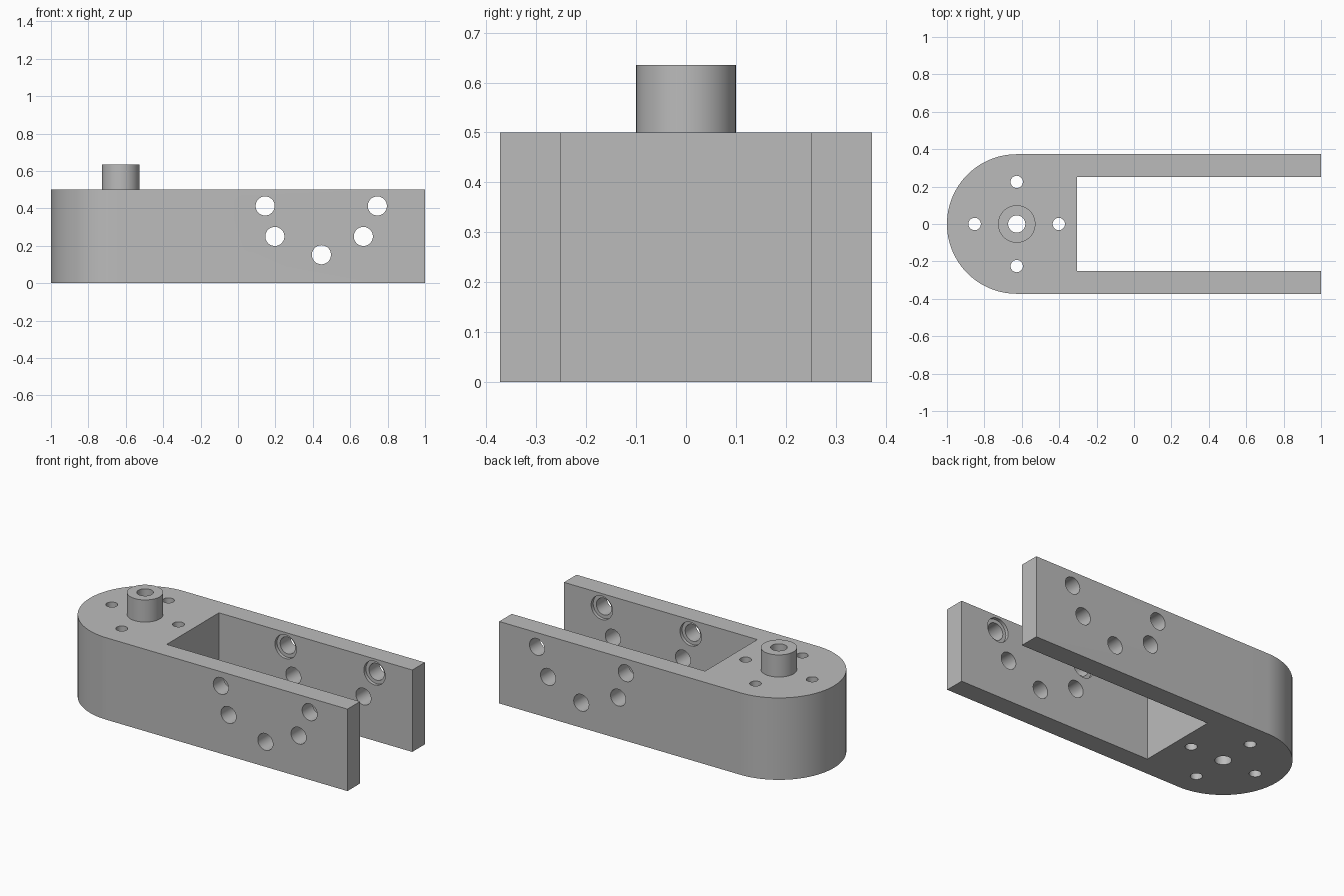
import bpy
import bmesh
from math import pi, cos, sin, radians

if "Cube" in bpy.data.objects:
    bpy.data.objects.remove(bpy.data.objects["Cube"], do_unlink=True)

HEIGHT, BOSS_TOP = 0.5, 0.635
PIVOT_X, HALF_W = -0.627, 0.373
SLOT_X, SLOT_HALF = -0.305, 0.252

grey = bpy.data.materials.new("plain grey")
grey.use_nodes = True
colour = (0.5, 0.5, 0.5, 1)
grey.diffuse_color = colour
grey.node_tree.nodes["Principled BSDF"].inputs["Base Color"].default_value = colour


def extrude_outline(name, points, height):
    """Solid prism from a closed outline in plan."""
    bm = bmesh.new()
    face = bm.faces.new([bm.verts.new((x, y, 0)) for x, y in points])
    top = bmesh.ops.extrude_face_region(bm, geom=[face])["geom"]
    verts = [v for v in top if isinstance(v, bmesh.types.BMVert)]
    bmesh.ops.translate(bm, verts=verts, vec=(0, 0, height))
    bmesh.ops.recalc_face_normals(bm, faces=bm.faces)
    mesh = bpy.data.meshes.new(name)
    bm.to_mesh(mesh)
    bm.free()
    mesh.materials.append(grey)
    obj = bpy.data.objects.new(name, mesh)
    bpy.context.collection.objects.link(obj)
    return obj


def cylinder(name, radius, depth, location, along_y=False, sides=48):
    bpy.ops.mesh.primitive_cylinder_add(
        vertices=sides, radius=radius, depth=depth, location=location,
        rotation=(pi / 2 if along_y else 0, 0, 0))
    obj = bpy.context.object
    obj.name = name
    obj.data.materials.append(grey)
    return obj


def drill(target, radius, depth, location, along_y=False):
    """Cut a round hole, then discard the cutter."""
    cutter = cylinder("drill", radius, depth, location, along_y)
    cutter.hide_render = True
    mod = target.modifiers.new("hole", "BOOLEAN")
    mod.operation = "DIFFERENCE"
    mod.solver = "EXACT"
    mod.object = cutter
    bpy.context.view_layer.objects.active = target
    bpy.ops.object.modifier_apply(modifier=mod.name)
    bpy.data.objects.remove(cutter, do_unlink=True)


# Fork body: rounded end with two parallel arms
steps = 64
arc = [(PIVOT_X + HALF_W * cos(pi / 2 + pi * i / steps),
        HALF_W * sin(pi / 2 + pi * i / steps)) for i in range(steps + 1)]
outline = arc + [(1, -HALF_W), (1, -SLOT_HALF), (SLOT_X, -SLOT_HALF),
                 (SLOT_X, SLOT_HALF), (1, SLOT_HALF), (1, HALF_W)]
body = extrude_outline("fork_body", outline, HEIGHT)

# Raised boss on the pivot axis
boss = cylinder("pivot_boss", 0.1, BOSS_TOP - HEIGHT,
                (PIVOT_X, 0, (BOSS_TOP + HEIGHT) / 2), sides=64)

# Pivot bore and the four small holes around it
for part in (body, boss):
    drill(part, 0.046, 2, (PIVOT_X, 0, 0))
for dx, dy in ((1, 0), (-1, 0), (0, 1), (0, -1)):
    drill(body, 0.033, 2, (PIVOT_X + 0.225 * dx, 0.225 * dy, 0))

# Cross holes through both arms
upper = [(0.145, 0.413), (0.745, 0.413)]
lower = [(0.197, 0.25), (0.67, 0.25), (0.446, 0.152)]
for x, z in upper + lower:
    drill(body, 0.051, 2, (x, 0, z), True)

# Shallow counterbores on the inner faces of the arms
for x, z in upper:
    drill(body, 0.072, 2 * (SLOT_HALF + 0.02), (x, 0, z), True)

for part in (body, boss):
    bpy.ops.object.select_all(action="DESELECT")
    part.select_set(True)
    bpy.context.view_layer.objects.active = part
    bpy.ops.object.shade_smooth_by_angle(angle=radians(30))
